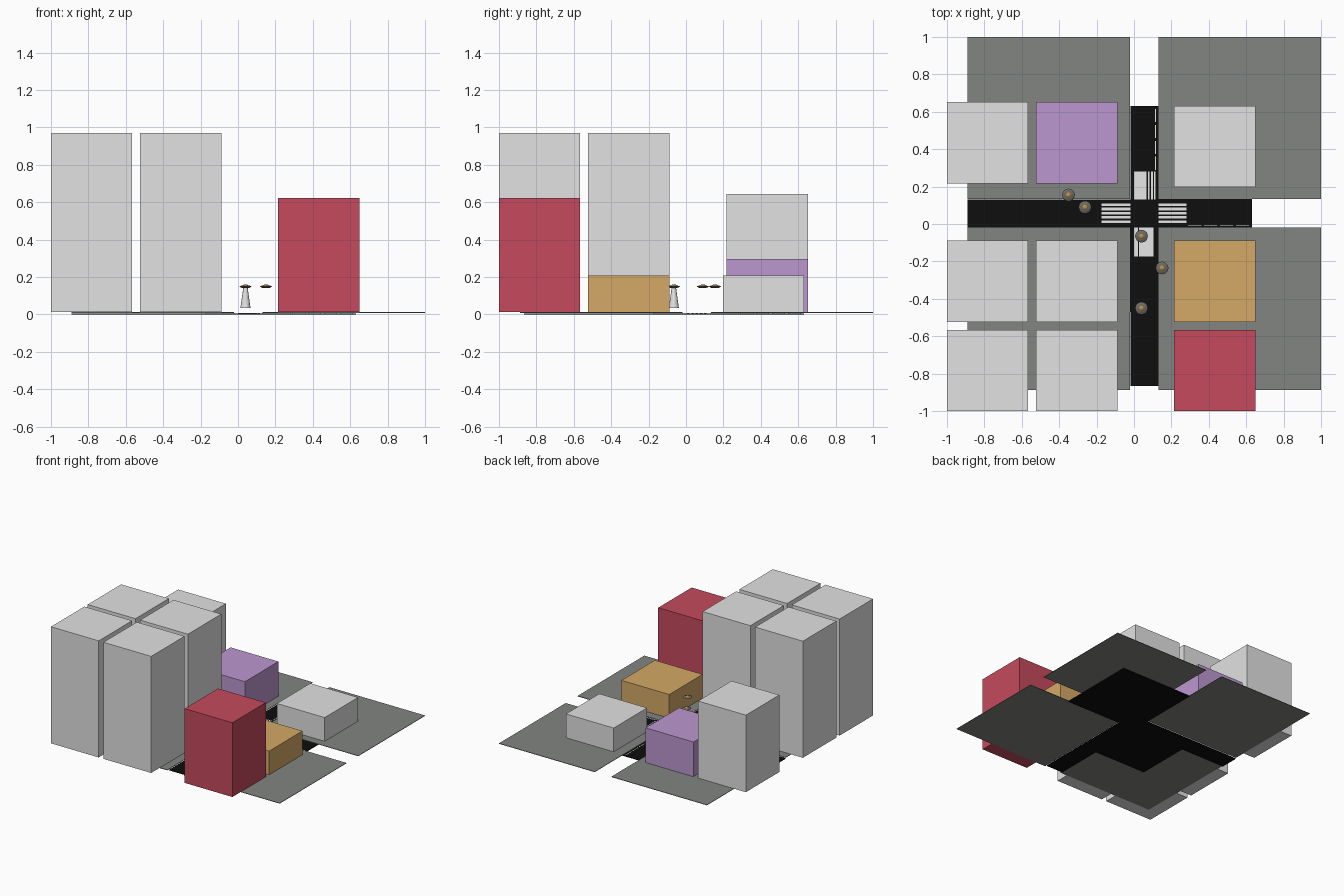
import bpy, bmesh, math

if "Cube" in bpy.data.objects:
    bpy.data.objects.remove(bpy.data.objects["Cube"])


def srgb(r, g, b):
    return tuple(((c / 255 + 0.055) / 1.055) ** 2.4 if c > 10 else c / 255 / 12.92 for c in (r, g, b)) + (1,)


def material(name, *rgb):
    m = bpy.data.materials.new(name)
    m.diffuse_color = srgb(*rgb)
    m.use_nodes = True
    m.node_tree.nodes["Principled BSDF"].inputs["Base Color"].default_value = m.diffuse_color
    return m


GREY = material("pale_grey", 226, 226, 226)
PURPLE = material("purple", 188, 151, 208)
OCHRE = material("ochre", 213, 169, 102)
RED = material("red", 197, 74, 93)
PAVING = material("paving_grey", 130, 133, 129)
ASPHALT = material("asphalt_black", 14, 14, 14)
WHITE = material("paint_white", 252, 252, 252)
METAL = material("saucer_metal", 108, 106, 98)
AMBER = material("amber_dome", 190, 145, 75)


def finish(bm, name, *mats):
    bmesh.ops.recalc_face_normals(bm, faces=bm.faces)
    mesh = bpy.data.meshes.new(name)
    bm.to_mesh(mesh)
    bm.free()
    for m in mats:
        mesh.materials.append(m)
    ob = bpy.data.objects.new(name, mesh)
    bpy.context.collection.objects.link(ob)
    return ob


def boxes(name, mat, bounds):
    """One object made of boxes given as (x0, x1, y0, y1, z0, z1)."""
    bm = bmesh.new()
    for x0, x1, y0, y1, z0, z1 in bounds:
        vs = bmesh.ops.create_cube(bm, size=1)["verts"]
        for v in vs:
            v.co = (x1 if v.co.x > 0 else x0, y1 if v.co.y > 0 else y0, z1 if v.co.z > 0 else z0)
    return finish(bm, name, mat)


ROAD = 0.006   # road surface
PAVE = 0.012   # paving surface

# crossing roads, with the junction slab running under two of the blocks
boxes("road_along_x", ASPHALT, [(-0.89, 0.63, -0.02, 0.13, 0, ROAD)])
boxes("road_along_y", ASPHALT, [(-0.02, 0.13, -0.865, -0.02, 0, ROAD), (-0.02, 0.13, 0.13, 0.63, 0, ROAD)])
boxes("junction_slab", ASPHALT, [(0.13, 0.63, 0.13, 0.63, 0, ROAD), (-0.49, -0.02, -0.47, -0.02, 0, ROAD)])

# four paved blocks
for side_x, (x0, x1) in (("left", (-0.89, -0.022)), ("right", (0.13, 1.0))):
    for side_y, (y0, y1) in (("front", (-0.887, -0.02)), ("back", (0.133, 1.0))):
        boxes(f"paving_{side_y}_{side_x}", PAVING, [(x0, x1, y0, y1, PAVE - 0.004, PAVE)])

# buildings: name, colour, left, front, top
W = 0.434
for name, mat, x, y, top in (
    ("tower_front_left", GREY, -1.0, -1.0, 0.97),
    ("tower_front_mid", GREY, -0.523, -1.0, 0.97),
    ("tower_mid_left", GREY, -1.0, -0.523, 0.97),
    ("tower_mid", GREY, -0.523, -0.523, 0.97),
    ("tower_back_left", GREY, -1.0, 0.217, 0.645),
    ("purple_building", PURPLE, -0.523, 0.217, 0.297),
    ("low_grey_building", GREY, 0.215, 0.198, 0.207),
    ("ochre_building", OCHRE, 0.215, -0.523, 0.207),
    ("red_building", RED, 0.215, -1.0, 0.622),
):
    boxes(name, mat, [(x, x + W, y, y + W, PAVE, top)])

# painted crossings
P0, P1 = ROAD, ROAD + 0.001
stripes = [0.006 + 0.0225 * i for i in range(5)]
boxes("crossing_left", WHITE, [(-0.175, -0.02, s, s + 0.014, P0, P1) for s in stripes])
boxes("crossing_right", WHITE, [(0.13, 0.28, s, s + 0.014, P0, P1) for s in stripes])
boxes("crossing_back", WHITE, [(a, b, 0.13, 0.28, P0, P1) for a, b in
                               ((0.0, 0.068), (0.075, 0.083), (0.092, 0.102), (0.108, 0.114))])
boxes("crossing_front", WHITE, [(a, b, -0.175, -0.02, P0, P1) for a, b in
                                ((0.0, 0.022), (0.028, 0.104))])

# thin edge lines
boxes("edge_line_back", WHITE, [(0.112, 0.118, 0.29 + 0.085 * i, 0.36 + 0.085 * i, P0, P1) for i in range(4)])
boxes("edge_line_right", WHITE, [(0.29 + 0.085 * i, 0.36 + 0.085 * i, -0.012, -0.007, P0, P1) for i in range(4)])


def lathe(name, x, y, profile, mats, amber_above=9, sides=20):
    """Closed turned shape from (radius, height) points."""
    bm = bmesh.new()
    rings = [[bm.verts.new((x + r * math.cos(2 * math.pi * i / sides),
                            y + r * math.sin(2 * math.pi * i / sides), z)) for i in range(sides)]
             for r, z in profile]
    for a, b in zip(rings, rings[1:]):
        for i in range(sides):
            j = (i + 1) % sides
            bm.faces.new((a[i], a[j], b[j], b[i]))
    bm.faces.new(rings[0])
    bm.faces.new(rings[-1])
    for f in bm.faces:
        if f.calc_center_median().z > amber_above:
            f.material_index = 1
    return finish(bm, name, *mats)


# hovering saucers with a small amber dome
for n, (x, y) in enumerate(((-0.35, 0.155), (-0.262, 0.09), (0.04, -0.065), (0.15, -0.235), (0.04, -0.45))):
    lathe(f"saucer_{n + 1}", x, y,
          [(0.012, 0.140), (0.022, 0.143), (0.034, 0.149), (0.022, 0.154),
           (0.013, 0.156), (0.010, 0.159), (0.005, 0.161)],
          (METAL, AMBER), amber_above=0.156)

# light beam under one saucer
lathe("saucer_beam", 0.04, -0.065, [(0.027, 0.035), (0.012, 0.141)], (GREY,))
